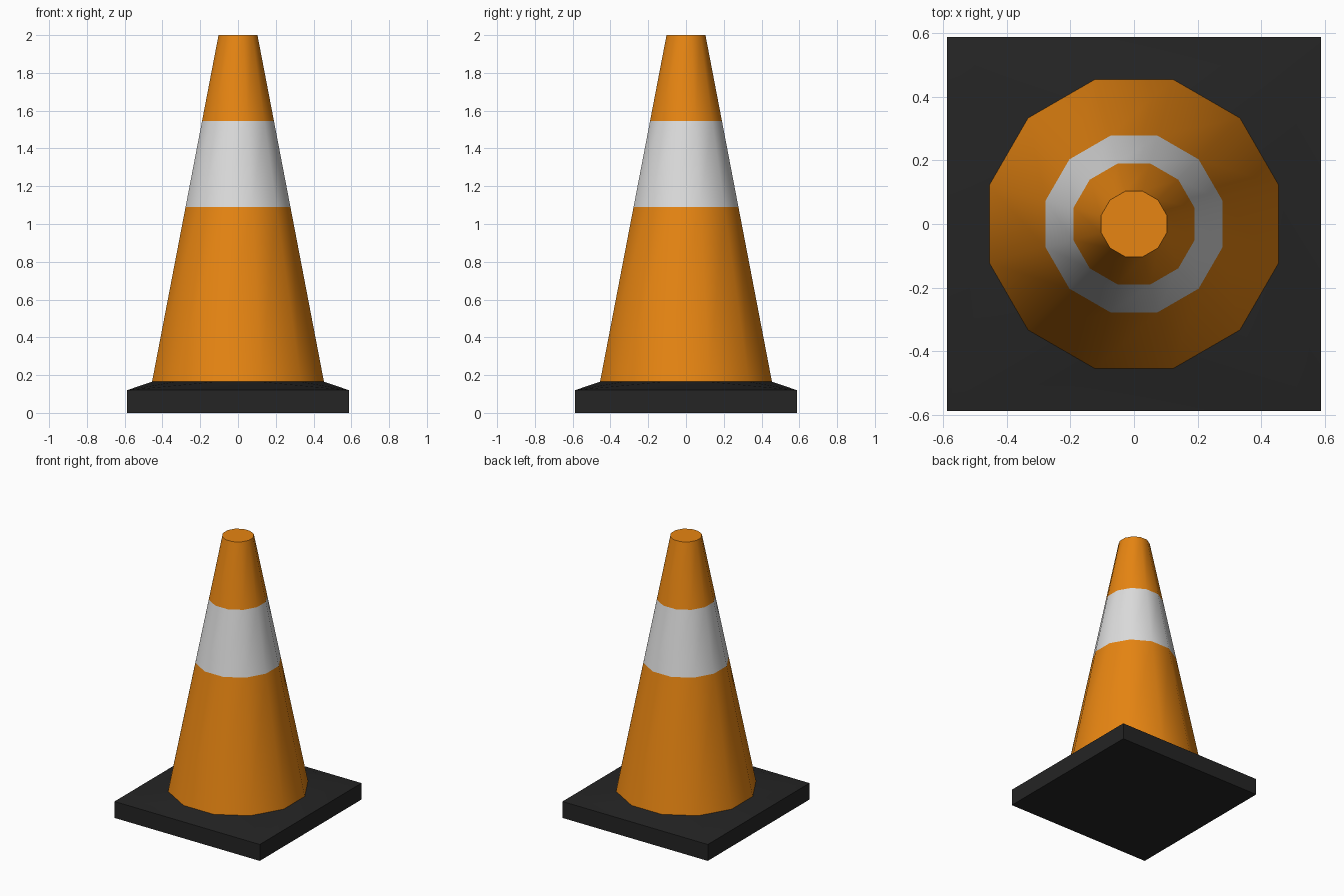
import bpy, bmesh, math

SIDES = 12
HALF = 0.588        # half width of the square foot
FOOT_H = 0.12       # height of the foot's upright edge
CONE_Z = 0.165      # where the cone meets the foot
TOP_Z = 2.0
APOTHEM = 1 / math.cos(math.pi / SIDES)
R_LOW, R_TOP = 0.455 * APOTHEM, 0.103 * APOTHEM
BAND = (1.09, 1.545)


def material(name, colour):
    mat = bpy.data.materials.new(name)
    mat.use_nodes = True
    mat.diffuse_color = (*colour, 1)
    mat.node_tree.nodes["Principled BSDF"].inputs["Base Color"].default_value = (*colour, 1)
    return mat


def ring(bm, z):
    """Twelve-sided ring on the cone's surface, with flats facing the axes."""
    r = R_LOW + (R_TOP - R_LOW) * (z - CONE_Z) / (TOP_Z - CONE_Z)
    angles = [2 * math.pi * (i + 0.5) / SIDES for i in range(SIDES)]
    return [bm.verts.new((r * math.cos(a), r * math.sin(a), z)) for a in angles]


def finish(bm, name, mats):
    bmesh.ops.recalc_face_normals(bm, faces=bm.faces)
    mesh = bpy.data.meshes.new(name)
    bm.to_mesh(mesh)
    bm.free()
    for mat in mats:
        mesh.materials.append(mat)
    obj = bpy.data.objects.new(name, mesh)
    bpy.context.collection.objects.link(obj)
    bpy.ops.object.select_all(action='DESELECT')
    obj.select_set(True)
    bpy.context.view_layer.objects.active = obj
    bpy.ops.object.shade_smooth_by_angle(angle=math.radians(35))
    return obj


if "Cube" in bpy.data.objects:
    bpy.data.objects.remove(bpy.data.objects["Cube"], do_unlink=True)

orange = material("orange plastic", (0.8, 0.235, 0.006))
white = material("reflective white", (0.72, 0.72, 0.72))
black = material("black rubber", (0.018, 0.018, 0.018))

# Square foot whose top slopes up to the bottom ring of the cone
bm = bmesh.new()
for z in (0, FOOT_H):
    for x in (-HALF, HALF):
        for y in (-HALF, HALF):
            bm.verts.new((x, y, z))
ring(bm, CONE_Z)
bmesh.ops.convex_hull(bm, input=bm.verts[:])
bmesh.ops.dissolve_limit(bm, angle_limit=0.01, verts=bm.verts[:], edges=bm.edges[:])
finish(bm, "square_foot", [black])

# Tapered cone with a white band and a closed top
bm = bmesh.new()
rings = [ring(bm, z) for z in (CONE_Z, *BAND, TOP_Z)]
for low, high in zip(rings, rings[1:]):
    for i in range(SIDES):
        j = (i + 1) % SIDES
        bm.faces.new((low[i], low[j], high[j], high[i]))
bm.faces.new(rings[-1])
for face in bm.faces:
    face.material_index = int(BAND[0] < face.calc_center_median().z < BAND[1])
finish(bm, "cone_body", [orange, white])
